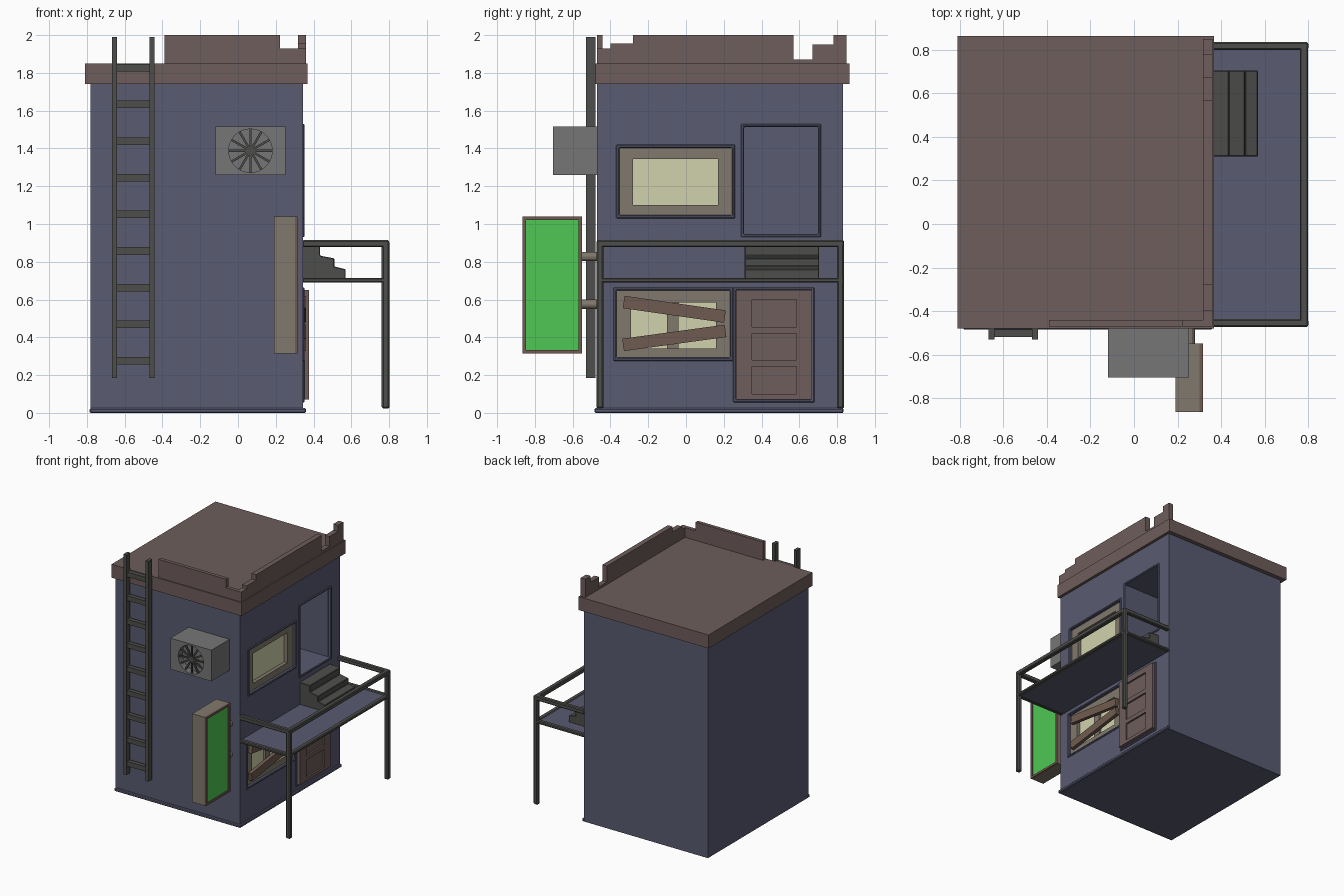
import bpy, bmesh, math
from mathutils import Matrix, Vector

if "Cube" in bpy.data.objects:
    bpy.data.objects.remove(bpy.data.objects["Cube"])


def material(name, rgb):
    m = bpy.data.materials.new(name)
    m.diffuse_color = (*rgb, 1)
    m.use_nodes = True
    m.node_tree.nodes["Principled BSDF"].inputs["Base Color"].default_value = m.diffuse_color
    return m


WALL = material("wall_blue", (.10, .105, .165))
BROWN = material("roof_brown", (.155, .11, .105))
PLANK = material("plank_brown", (.16, .105, .08))
DARK = material("dark_metal", (.075, .075, .07))
TAN = material("tan", (.22, .19, .15))
CREAM = material("window_cream", (.64, .65, .42))
GREY = material("casing_grey", (.18, .18, .18))
GREEN = material("sign_green", (.08, .57, .09))


def finish(name, bm, mat, bevel=0):
    bmesh.ops.recalc_face_normals(bm, faces=bm.faces)
    me = bpy.data.meshes.new(name)
    bm.to_mesh(me)
    bm.free()
    ob = bpy.data.objects.new(name, me)
    bpy.context.collection.objects.link(ob)
    me.materials.append(mat)
    if bevel:
        b = ob.modifiers.new("bevel", 'BEVEL')
        b.width, b.segments = bevel, 1
    return ob


def boxes(name, spans, mat, bevel=0):
    """One object made of boxes, each given as (x0, x1, y0, y1, z0, z1)."""
    bm = bmesh.new()
    for x0, x1, y0, y1, z0, z1 in spans:
        mtx = Matrix.Translation(((x0 + x1) / 2, (y0 + y1) / 2, (z0 + z1) / 2))
        bmesh.ops.create_cube(bm, size=1, matrix=mtx @ Matrix.Diagonal((x1 - x0, y1 - y0, z1 - z0, 1)))
    return finish(name, bm, mat, bevel)


def prism(name, pts, axis, a, b, mat, bevel=0):
    """Extrude a profile along x (points are y,z) or y (points are x,z)."""
    bm = bmesh.new()
    place = (lambda p, t: (t, p[0], p[1])) if axis == 'x' else (lambda p, t: (p[0], t, p[1]))
    face = bm.faces.new([bm.verts.new(place(p, a)) for p in pts])
    ext = bmesh.ops.extrude_face_region(bm, geom=[face])
    move = Vector((b - a, 0, 0) if axis == 'x' else (0, b - a, 0))
    bmesh.ops.translate(bm, vec=move, verts=[v for v in ext['geom'] if isinstance(v, bmesh.types.BMVert)])
    return finish(name, bm, mat, bevel)


def ring(name, x0, x1, outer, inner, mat, bevel=0):
    """Rectangular frame facing x; outer and inner are (y0, y1, z0, z1)."""
    bm = bmesh.new()
    loops = []
    for x in (x0, x1):
        for y0, y1, z0, z1 in (outer, inner):
            loops.append([bm.verts.new((x, y, z)) for y, z in ((y0, z0), (y1, z0), (y1, z1), (y0, z1))])
    for a, b in ((0, 1), (1, 3), (3, 2), (2, 0)):
        for i in range(4):
            j = (i + 1) % 4
            bm.faces.new((loops[a][i], loops[a][j], loops[b][j], loops[b][i]))
    return finish(name, bm, mat, bevel)


def inset(r, t):
    return (r[0] + t, r[1] - t, r[2] + t, r[3] - t)


def cylinder(name, centre, r, depth, mat, sides=24):
    bm = bmesh.new()
    bmesh.ops.create_cone(bm, cap_ends=True, segments=sides, radius1=r, radius2=r, depth=depth,
                          matrix=Matrix.Translation(centre) @ Matrix.Rotation(math.pi / 2, 4, 'X'))
    return finish(name, bm, mat)


def cut(ob, cutter):
    m = ob.modifiers.new("cut", 'BOOLEAN')
    m.operation, m.solver, m.object = 'DIFFERENCE', 'EXACT', cutter
    bpy.context.view_layer.objects.active = ob
    bpy.ops.object.modifier_apply(modifier="cut")
    bpy.data.objects.remove(cutter)


# Building body with window recesses and open upper doorway
WX = .345
UPPER, LOWER = (-.37, .26, 1.03, 1.42), (-.385, .25, .275, .665)
DOORWAY, DOOR = (.29, .715, .93, 1.53), (.25, .68, .055, .665)
body = boxes("body", [(-.78, WX, -.47, .83, 0, 1.75)], WALL)
for rect, depth, margin in ((UPPER, .07, .012), (LOWER, .07, .012), (DOORWAY, .45, .015)):
    cut(body, boxes("cutter", [(WX - depth, WX + .1, *inset(rect, margin))], WALL))
for name, rect in (("upper_window_trim", UPPER), ("lower_window_trim", LOWER),
                   ("doorway_trim", DOORWAY), ("door_trim", DOOR)):
    ring(name, WX - .02, WX + .008, rect, inset(rect, .017), WALL, .005)
boxes("skirting", [(-.785, .36, -.485, -.465, 0, .025), (.34, .36, -.485, .835, 0, .025)], WALL, .006)

# Windows
for name, rect, glass in (("upper_window", UPPER, (-.28, .17, 1.10, 1.345)),
                          ("lower_window", LOWER, (-.29, .16, .34, .585))):
    ring(name + "_frame", WX - .06, WX - .015, inset(rect, .014), glass, TAN)
    boxes(name + "_glass", [(WX - .065, WX - .045, *inset(glass, -.005))], CREAM)
boxes("lower_window_mullion", [(WX - .06, WX - .025, -.10, -.04, .34, .585)], TAN)

# Planks nailed across the lower window
for i, (ya, za, yb, zb) in enumerate(((-.33, .587, .206, .51), (-.333, .36, .209, .434))):
    d = Vector((yb - ya, zb - za)).normalized()
    n = Vector((-d.y, d.x)) * .033
    a, b = Vector((ya, za)), Vector((yb, zb))
    prism(f"plank_{i + 1}", [a - n, b - n, b + n, a + n], 'x', WX - .016, WX + .014, PLANK)

# Panelled door
door = boxes("door", [(.33, .376, .265, .668, .072, .65)], BROWN)
for z0, z1 in ((.10, .245), (.28, .42), (.455, .60)):
    cut(door, boxes("cutter", [(.362, .4, .35, .585, z0, z1)], BROWN))

# Cornice, roof and broken parapet
boxes("cornice", [(-.81, .368, -.48, .865, 1.74, 1.85)], BROWN)
prism("side_parapet", [(-.442, 1.85), (.85, 1.85), (.85, 2), (.78, 2), (.78, 1.95), (.67, 1.95), (.67, 1.87),
                       (.57, 1.87), (.57, 2), (-.28, 2), (-.28, 1.955), (-.40, 1.955), (-.40, 1.93),
                       (-.442, 1.93)], 'x', .318, .36, BROWN)
prism("front_parapet", [(-.39, 1.85), (.36, 1.85), (.36, 1.93), (.222, 1.93), (.222, 2), (-.39, 2)],
      'y', -.472, -.442, BROWN)

# Wall ladder
boxes("ladder", [(x, x + .027, -.53, -.48, .185, 1.99) for x in (-.668, -.469)]
      + [(-.645, -.465, -.52, -.485, .255 + .194 * i, .295 + .194 * i) for i in range(9)], DARK)

# Air conditioner with recessed fan
ac = boxes("air_conditioner", [(-.12, .252, -.705, -.468, 1.26, 1.515)], GREY)
fan = Vector((.066, -.69, 1.388))
cut(ac, cylinder("cutter", fan, .115, .08, GREY, 32))
cylinder("fan_hub", fan, .025, .02, DARK, 12)
bm = bmesh.new()
for i in range(12):
    m = (Matrix.Translation(fan) @ Matrix.Rotation(i * math.pi / 6, 4, 'Y')
         @ Matrix.Translation((.067, 0, 0)) @ Matrix.Diagonal((.095, .012, .012, 1)))
    bmesh.ops.create_cube(bm, size=1, matrix=m)
finish("fan_grille", bm, DARK)

# Hanging sign on two brackets
SIGN = (-.865, -.55, .315, 1.04)
boxes("sign_case", [(.19, .302, *SIGN)], TAN)
boxes("sign_panel", [(.30, .308, *inset(SIGN, .012))], GREEN)
ring("sign_frame", .30, .316, SIGN, inset(SIGN, .018), PLANK)
for i, z in enumerate((.575, .828)):
    cylinder(f"sign_bracket_{i + 1}", (.255, -.508, z), .025, .09, TAN, 12)

# Balcony floor, edge bars, posts and handrail
boxes("balcony_floor", [(.34, .785, -.46, .825, .692, .708)], WALL)
YS = ((-.473, -.437), (.8, .836))
rails = [(.34, .8, *y, z0, z1) for y in YS for z0, z1 in ((.69, .714), (.878, .914))]
rails += [(.762, .8, -.473, .836, z0, z1) for z0, z1 in ((.69, .714), (.878, .914))]
boxes("balcony_rails", rails, DARK, .006)
boxes("balcony_posts", [(.761, .801, *y, .022, .91) for y in YS], DARK, .008)

# Steps up to the doorway
prism("balcony_steps", [(.34, .705), (.57, .705), (.57, .76), (.51, .775), (.51, .818), (.435, .832),
                        (.435, .885), (.34, .89)], 'y', .31, .705, DARK, .004)
